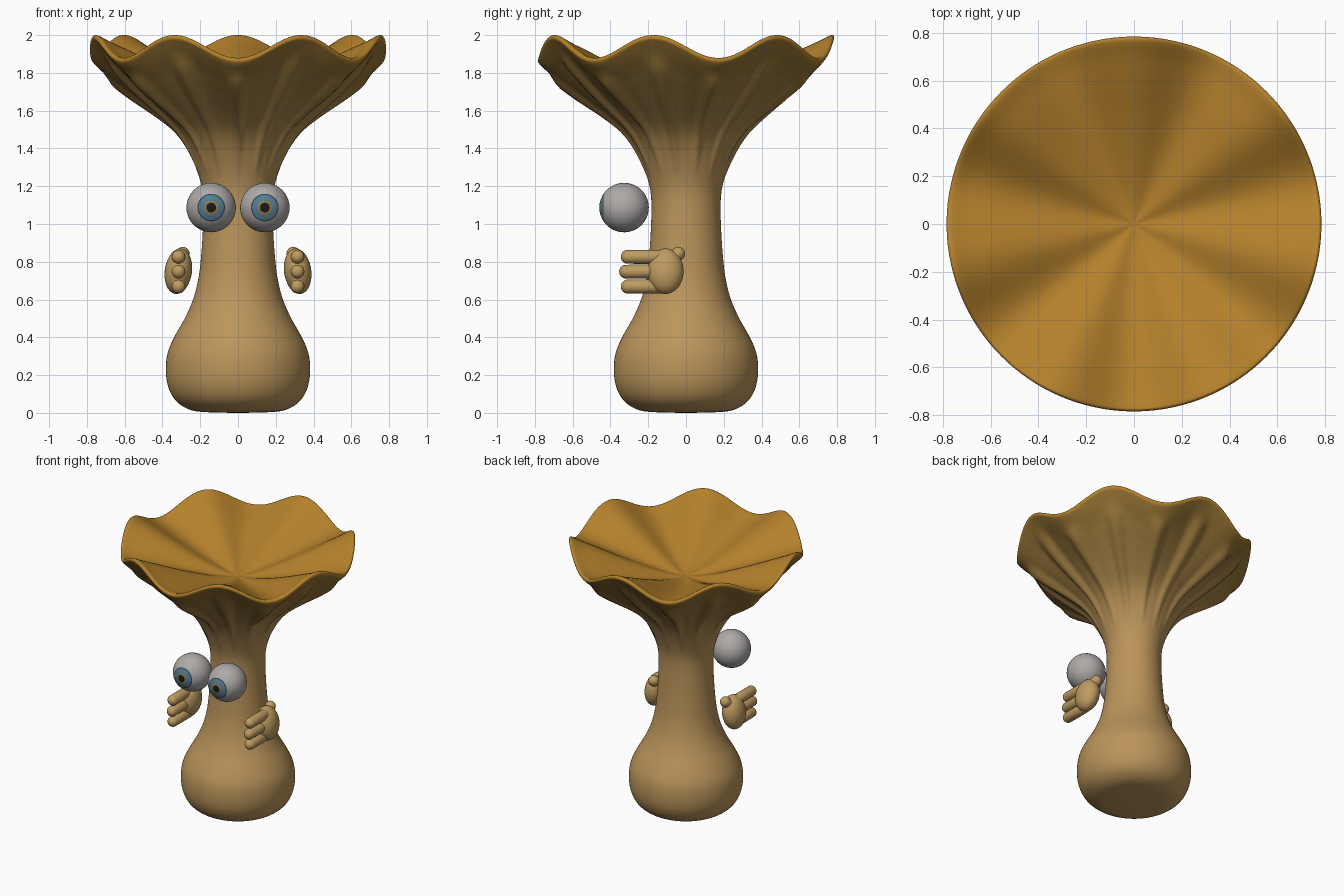
import bpy, bmesh
from math import sin, cos, pi, asin, hypot
from mathutils import Vector, Matrix

if "Cube" in bpy.data.objects:
    bpy.data.objects.remove(bpy.data.objects["Cube"])


def material(name, rgb):
    m = bpy.data.materials.new(name)
    m.diffuse_color = (*rgb, 1)
    m.use_nodes = True
    m.node_tree.nodes["Principled BSDF"].inputs["Base Color"].default_value = m.diffuse_color
    return m


def finish(bm, name, mats=()):
    bmesh.ops.recalc_face_normals(bm, faces=bm.faces)
    me = bpy.data.meshes.new(name)
    bm.to_mesh(me)
    bm.free()
    for m in mats:
        me.materials.append(m)
    me.shade_smooth()
    ob = bpy.data.objects.new(name, me)
    bpy.context.collection.objects.link(ob)
    return ob


def lathe(name, rows, seg, mats, pick, shape=None):
    """Revolve (r, z) rows; shape(i, r, z, angle) may displace; first/last rows are poles."""
    bm = bmesh.new()
    rings = []
    for i, (r, z) in enumerate(rows):
        if r < 1e-6:
            rings.append([bm.verts.new((0, 0, z))] * seg)
            continue
        ring = []
        for k in range(seg):
            a = 2 * pi * k / seg          # measured from the back (+y)
            rr, zz = shape(i, r, z, a) if shape else (r, z)
            ring.append(bm.verts.new((rr * sin(a), rr * cos(a), zz)))
        rings.append(ring)
    for i in range(len(rings) - 1):
        for k in range(seg):
            n = (k + 1) % seg
            quad = [rings[i][k], rings[i][n], rings[i + 1][n], rings[i + 1][k]]
            f = bm.faces.new(list(dict.fromkeys(quad)))
            f.material_index = pick(i)
    return finish(bm, name, mats)


def spline(pts, steps):
    """Catmull-Rom through 2D points."""
    p = [Vector(q) for q in pts]
    p = [2 * p[0] - p[1]] + p + [2 * p[-1] - p[-2]]
    out = []
    for a, b, c, d in zip(p, p[1:], p[2:], p[3:]):
        for s in range(steps):
            t = s / steps
            out.append(0.5 * (2 * b + (c - a) * t + (2 * a - 5 * b + 4 * c - d) * t ** 2
                              + (3 * b - a - 3 * c + d) * t ** 3))
    return [(max(q.x, 0), q.y) for q in out + [p[-2]]]


# Mushroom body: bulbous stalk flaring to a seven-wave rim, shallow funnel on top
outer = [(0, 0), (0.15, 0.003), (0.25, 0.015), (0.325, 0.06), (0.367, 0.13), (0.382, 0.22),
         (0.372, 0.32), (0.333, 0.41), (0.282, 0.5), (0.238, 0.6), (0.212, 0.7), (0.198, 0.8),
         (0.187, 0.95), (0.183, 1.1), (0.193, 1.2), (0.225, 1.3), (0.275, 1.41), (0.337, 1.5),
         (0.427, 1.583), (0.545, 1.68), (0.65, 1.772), (0.745, 1.872), (0.777, 1.91)]
rim = [(0.784, 1.923), (0.78, 1.936), (0.764, 1.938)]
inner = [(0.7, 1.912), (0.6, 1.878), (0.4, 1.807), (0.2, 1.745), (0.08, 1.718), (0, 1.71)]
STEP = 4
rows = spline(outer + rim + inner, STEP)
n_outer = STEP * (len(outer) - 1)


def body_shape(i, r, z, a):
    wave = 0.061 * cos(7 * a)
    if i > n_outer:
        return r, z + wave * min(r / 0.76, 1) ** 1.4
    if z < 1.15:
        return r, z
    # rounded gill ridges on the underside, stopping short of the rim
    (r0, z0), (r1, z1) = rows[i - 1], rows[i + 1]
    ln = hypot(r1 - r0, z1 - z0)
    grow = min(1, max(0, (z - 1.25) / 0.45))
    stop = min(1, max(0, (0.725 - r) / 0.06))
    d = 0.032 * grow * stop * (max(0, cos(14 * a)) ** 1.5 - 0.25)
    w = min(1, max(0, (r - 0.2) / 0.57)) ** 2
    return r + d * (z1 - z0) / ln, z - d * (r1 - r0) / ln + wave * w


tan, brown = (0.50, 0.30, 0.105), (0.31, 0.175, 0.035)
shades = [material(f"skin_{k}", [p + (q - p) * k / 11 for p, q in zip(tan, brown)])
          for k in range(12)]
shades.append(material("funnel_orange", (0.46, 0.22, 0.025)))


def body_pick(i):
    if i >= n_outer:
        return 12
    return int(min(11, max(0, (rows[i][1] - 1.2) / 0.055)))


lathe("mushroom_body", rows, 168, shades, body_pick, body_shape)

# Eyes: spheres with pupil, gold ring, iris and dark edge as bands round the front pole
R = 0.131
eye_mats = [material("pupil", (0.01, 0.01, 0.01)), material("gold_ring", (0.35, 0.2, 0.04)),
            material("iris", (0.09, 0.2, 0.28)), material("iris_edge", (0.03, 0.06, 0.08)),
            material("eye_white", (0.42, 0.4, 0.39))]
bands = [asin(b / R) for b in (0.026, 0.036, 0.067, 0.073)]
angles = [0] + bands + [bands[-1] + (pi - bands[-1]) * k / 20 for k in range(1, 21)]
ball = [(R * sin(t), R * cos(t)) for t in angles]
for side, s in (("left", -1), ("right", 1)):
    eye = lathe(f"{side}_eye", ball, 40, eye_mats, lambda i: min(i, 4))
    eye.data.transform(Matrix.Rotation(pi / 2, 4, 'X'))
    eye.location = (0.142 * s, -0.328, 1.087)


# Hands: ellipsoid palm, three forward fingers and a stubby thumb
def capsule(bm, a, b, r):
    a, b = Vector(a), Vector(b)
    vs = bmesh.ops.create_uvsphere(bm, u_segments=20, v_segments=14, radius=r)["verts"]
    half = (b - a).length / 2
    rot = (b - a).to_track_quat('Z', 'Y')
    for v in vs:
        if abs(v.co.z) > 1e-5:
            v.co.z += half if v.co.z > 0 else -half
        v.co = rot @ v.co + (a + b) / 2


hand_mat = material("hand_skin", (0.52, 0.33, 0.12))
for side, s in (("left", -1), ("right", 1)):
    bm = bmesh.new()
    bmesh.ops.create_uvsphere(bm, u_segments=32, v_segments=20, radius=1,
                              matrix=Matrix.Translation((0.316 * s, -0.108, 0.75))
                              @ Matrix.Rotation(-0.14 * s, 4, 'Y')
                              @ Matrix.Diagonal((0.072, 0.095, 0.121, 1)))
    for z, tip in ((0.826, -0.345), (0.748, -0.354), (0.669, -0.345)):
        capsule(bm, (0.315 * s, -0.13, z), (0.315 * s, tip + 0.037, z), 0.037)
    capsule(bm, (0.305 * s, -0.09, 0.8), (0.293 * s, -0.042, 0.842), 0.037)
    finish(bm, f"{side}_hand", [hand_mat])
